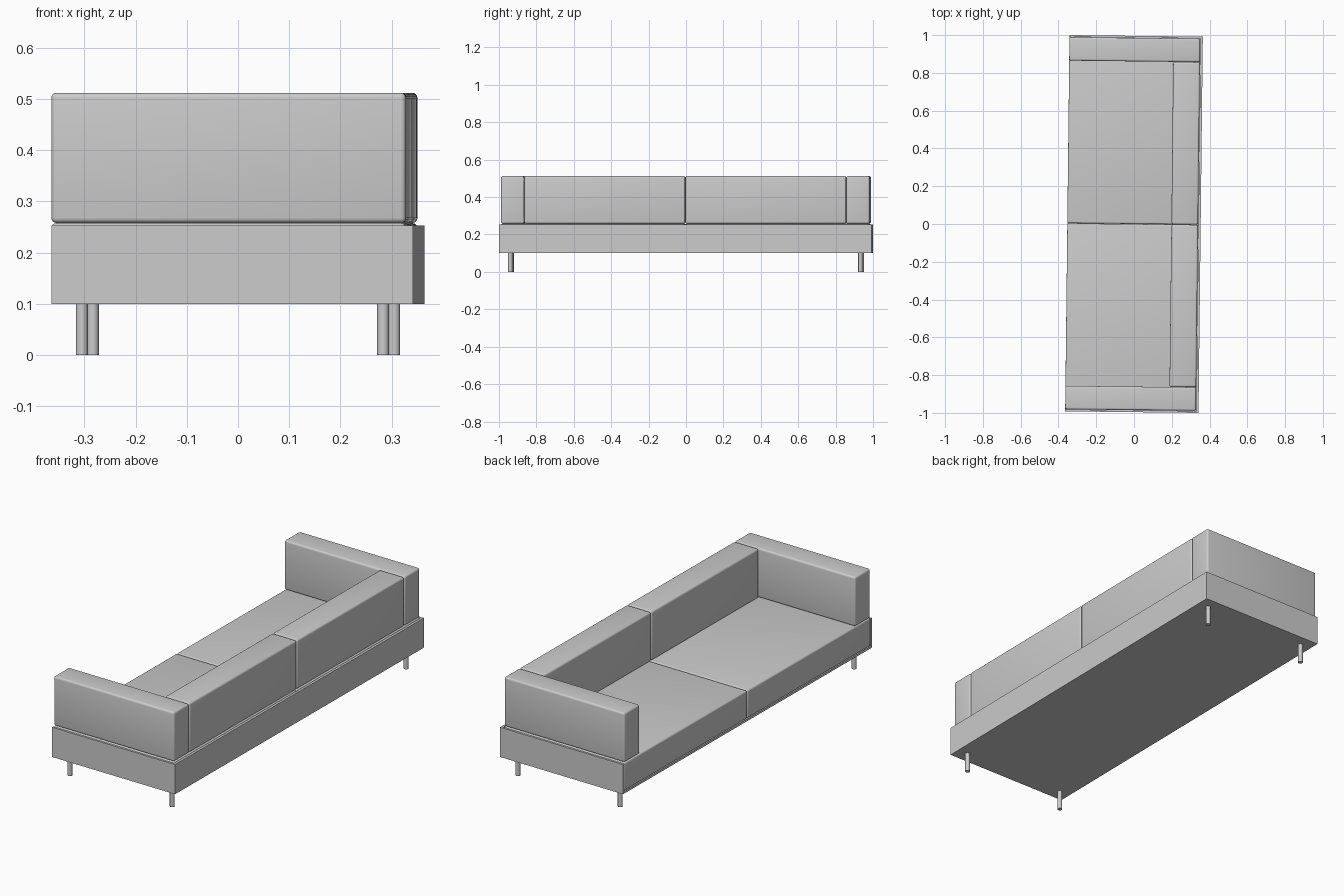
import bpy, bmesh, math
from mathutils import Matrix

if "Cube" in bpy.data.objects:
    bpy.data.objects.remove(bpy.data.objects["Cube"])

# The whole sofa stands very slightly turned about z
TURN = Matrix.Rotation(-0.0115, 4, 'Z')


def finish(name, bm, smooth):
    mesh = bpy.data.meshes.new(name)
    bm.to_mesh(mesh)
    bm.free()
    ob = bpy.data.objects.new(name, mesh)
    bpy.context.collection.objects.link(ob)
    ob.matrix_world = TURN
    if smooth:
        for p in mesh.polygons:
            p.use_smooth = True
        bpy.ops.object.select_all(action='DESELECT')
        ob.select_set(True)
        bpy.context.view_layer.objects.active = ob
        bpy.ops.object.shade_smooth_by_angle(angle=math.radians(35))
    return ob


def box(name, x, y, z, radius=0.0):
    bm = bmesh.new()
    bmesh.ops.create_cube(bm, size=1)
    for v in bm.verts:
        v.co = [r[0] if c < 0 else r[1] for c, r in zip(v.co, (x, y, z))]
    if radius:
        bmesh.ops.bevel(bm, geom=bm.edges[:], offset=radius, segments=4,
                        profile=0.5, affect='EDGES')
    return finish(name, bm, radius > 0)


def span(side, a, b):
    return tuple(sorted((side * a, side * b)))


W, L, T = 0.353, 0.996, 0.012      # half width, half length, panel thickness
B, TOP = 0.339, 0.985              # cushion back and end limits

# Open-fronted tray: floor, back panel and side panels
box("base_floor", (-W, W), (-L, L), (0.1, 0.111))
box("base_back_panel", (W - T, W), (-L, L), (0.111, 0.253))

for side, label in ((-1, "front"), (1, "rear")):
    box(f"base_{label}_panel", (-W, W - T), span(side, L - 0.010, L), (0.111, 0.253))
    # Cushions: seat inside the tray, back and arm standing on it
    box(f"{label}_seat_cushion", (-W, B), span(side, 0.0005, TOP), (0.112, 0.2575), 0.009)
    box(f"{label}_back_cushion", (0.198, B), span(side, 0.0005, 0.860), (0.258, 0.512), 0.010)
    box(f"{label}_arm_cushion", (-W, B), span(side, 0.861, TOP), (0.258, 0.512), 0.010)
    # Round legs
    for x, where in ((-0.294, "left"), (0.294, "right")):
        bm = bmesh.new()
        bmesh.ops.create_cone(bm, cap_ends=True, segments=24, radius1=0.0117,
                              radius2=0.0117, depth=0.1,
                              matrix=Matrix.Translation((x, side * 0.936, 0.05)))
        finish(f"{label}_{where}_leg", bm, True)
